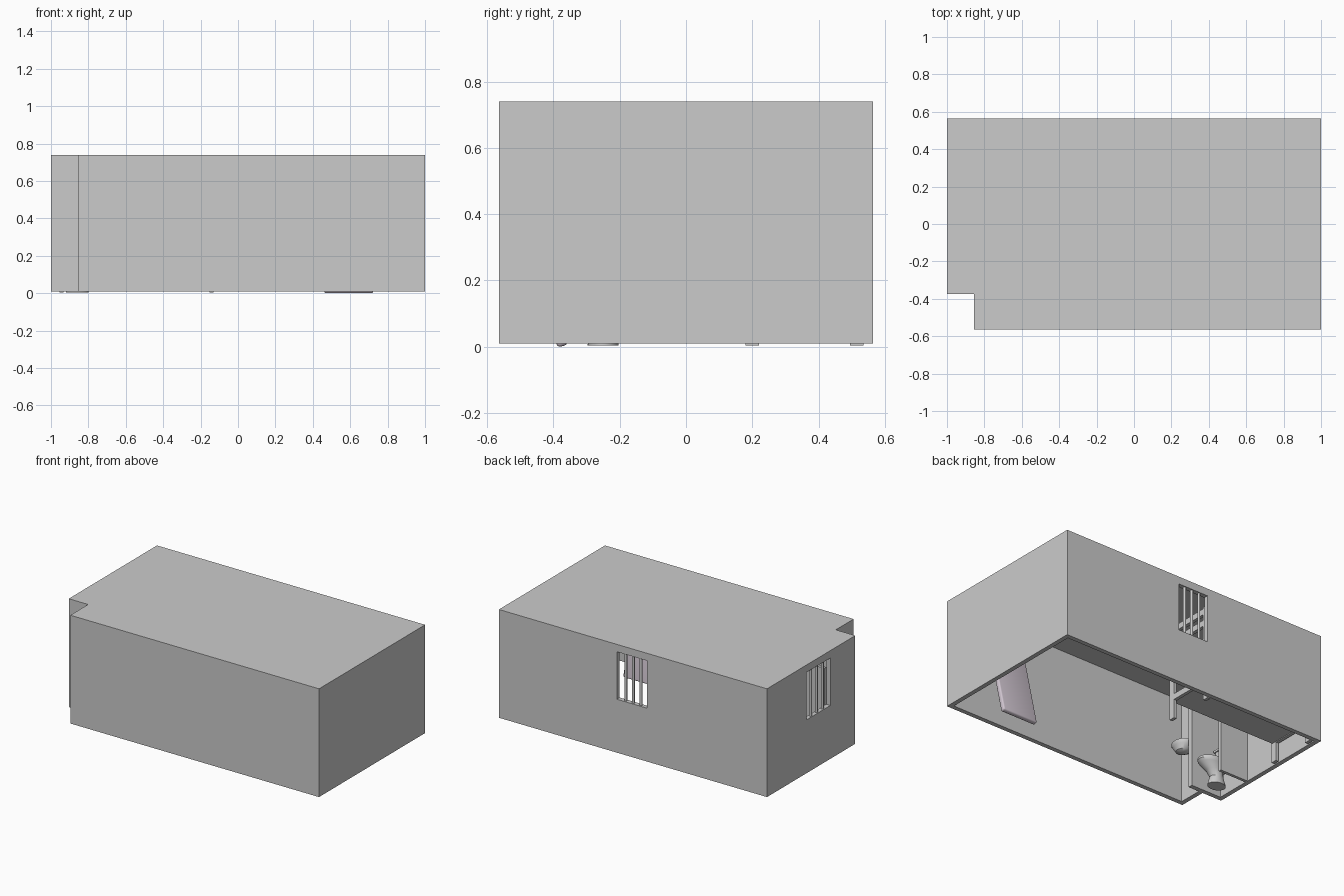
import bpy, bmesh, math
from mathutils import Matrix, Vector

if "Cube" in bpy.data.objects:
    bpy.data.objects.remove(bpy.data.objects["Cube"])


def finish(name, bm, smooth=False):
    bmesh.ops.recalc_face_normals(bm, faces=bm.faces)
    me = bpy.data.meshes.new(name)
    bm.to_mesh(me)
    bm.free()
    ob = bpy.data.objects.new(name, me)
    bpy.context.collection.objects.link(ob)
    if smooth:
        bpy.ops.object.select_all(action='DESELECT')
        ob.select_set(True)
        bpy.context.view_layer.objects.active = ob
        bpy.ops.object.shade_smooth_by_angle(angle=math.radians(35))
    return ob


def box(name, x, y, z):
    bm = bmesh.new()
    bmesh.ops.create_cube(bm, size=1)
    for v in bm.verts:
        v.co = [lo + (hi - lo) * (c + 0.5) for c, (lo, hi) in zip(v.co, (x, y, z))]
    return finish(name, bm)


def prism(name, pts, z0, z1):
    bm = bmesh.new()
    f = bm.faces.new([bm.verts.new((x, y, z0)) for x, y in pts])
    up = bmesh.ops.extrude_face_region(bm, geom=[f])['geom']
    for v in up:
        if isinstance(v, bmesh.types.BMVert):
            v.co.z = z1
    return finish(name, bm)


def loft(name, rings, n=32):
    """Stack of ellipses (cx, cy, z, rx, ry) skinned and capped."""
    bm = bmesh.new()
    loops = []
    for cx, cy, z, rx, ry in rings:
        loops.append([bm.verts.new((cx + rx * math.cos(2 * math.pi * i / n),
                                    cy + ry * math.sin(2 * math.pi * i / n), z)) for i in range(n)])
    for a, b in zip(loops, loops[1:]):
        for i in range(n):
            j = (i + 1) % n
            bm.faces.new((a[i], a[j], b[j], b[i]))
    bm.faces.new(loops[0][::-1])
    bm.faces.new(loops[-1])
    return finish(name, bm, True)


def cut(target, cutter):
    cutter.hide_render = True
    m = target.modifiers.new("cut", 'BOOLEAN')
    m.operation, m.object, m.solver = 'DIFFERENCE', cutter, 'EXACT'
    bpy.ops.object.select_all(action='DESELECT')
    target.select_set(True)
    bpy.context.view_layer.objects.active = target
    bpy.ops.object.modifier_apply(modifier=m.name)
    bpy.data.objects.remove(cutter)


X, Y, T, TOP = 1.0, 0.565, 0.03, 0.74
NX, NY = -0.855, -0.375          # notch corner
WZ = (0.37, 0.69)                # window heights

# Room shell with an open floor and a notched corner
shell = prism("cell_walls", [(NX, -Y), (X, -Y), (X, Y), (-X, Y), (-X, NY), (NX, NY)], 0.01, TOP)
cut(shell, prism("room_cutter", [(NX + T, -Y + T), (X - T, -Y + T), (X - T, Y - T), (-X + T, Y - T),
                                 (-X + T, NY + T), (NX + T, NY + T)], -0.1, TOP - T))
cut(shell, box("back_window_cutter", (-0.105, 0.12), (Y - 0.1, Y + 0.1), WZ))
cut(shell, box("side_window_cutter", (-X - 0.1, -X + 0.1), (-0.11, 0.145), WZ))

# Window bars
for i in range(1, 4):
    x = -0.105 + 0.225 * i / 4
    y = -0.11 + 0.255 * i / 4
    for name, cx, cy in (("back_window_bar", x, Y - T / 2), ("side_window_bar", -X + T / 2, y)):
        loft(name, [(cx, cy, WZ[0], 0.009, 0.009), (cx, cy, WZ[1], 0.009, 0.009)], 12)

# Toilet cubicle partitions
box("cubicle_wall_inner", (-X + T, -0.76), (-0.11, -0.09), (0.01, 0.62))
box("cubicle_wall_outer", (NX + T, -0.745), (NY, NY + T), (0.01, 0.62))

# Bunk bed
BX, BY = (-0.955, -0.13), (0.18, 0.535)
for x in (BX[0], BX[1] - 0.022):
    for y in (BY[0], BY[1] - 0.04):
        box("bunk_post", (x, x + 0.022), (y, y + 0.04), (0.004, 0.65))
    for z in (0.13, 0.52, 0.6):
        box("bunk_end_rail", (x, x + 0.022), (BY[0] + 0.04, BY[1] - 0.04), (z, z + 0.04))
for z in (0.13, 0.52):
    box("bunk_base", (BX[0] + 0.022, BX[1] - 0.022), (BY[0] + 0.005, BY[1] - 0.005), (z + 0.005, z + 0.035))

# Toilet facing +x
ty = -0.25
loft("toilet_bowl", [(-0.86, ty, 0.004, 0.06, 0.047), (-0.86, ty, 0.02, 0.058, 0.045),
                     (-0.86, ty, 0.06, 0.045, 0.036), (-0.845, ty, 0.1, 0.055, 0.045),
                     (-0.825, ty, 0.135, 0.085, 0.064), (-0.82, ty, 0.15, 0.092, 0.07),
                     (-0.82, ty, 0.165, 0.092, 0.07), (-0.82, ty, 0.168, 0.066, 0.046),
                     (-0.825, ty, 0.13, 0.055, 0.038), (-0.83, ty, 0.1, 0.025, 0.02)])
box("toilet_tank", (-0.968, -0.905), (ty - 0.065, ty + 0.065), (0.15, 0.28))
box("toilet_tank_lid", (-0.97, -0.898), (ty - 0.072, ty + 0.072), (0.28, 0.295))

# Wash basin in the nook by the notch
sx, sy = -0.765, -0.455
loft("wash_basin", [(sx, sy, 0.29, 0.02, 0.02), (sx, sy, 0.3, 0.04, 0.045), (sx, sy, 0.33, 0.055, 0.066),
                    (sx, sy, 0.345, 0.062, 0.074), (sx, sy, 0.355, 0.062, 0.074), (sx, sy, 0.355, 0.05, 0.06),
                    (sx, sy, 0.325, 0.042, 0.05), (sx, sy, 0.31, 0.015, 0.015)])
box("basin_bracket", (NX + T, sx - 0.03), (sy - 0.03, sy + 0.03), (0.315, 0.35))

# Mattress leaning on the front wall
pink = bpy.data.materials.new("pale_mauve")
pink.diffuse_color = (0.62, 0.55, 0.62, 1)
pink.use_nodes = True
pink.node_tree.nodes["Principled BSDF"].inputs["Base Color"].default_value = pink.diffuse_color
bm = bmesh.new()
bmesh.ops.create_cube(bm, size=1)
bmesh.ops.scale(bm, vec=(0.262, 0.032, 0.64), verts=bm.verts)
bmesh.ops.bevel(bm, geom=bm.edges[:], offset=0.01, segments=3, profile=0.5, affect='EDGES')
bmesh.ops.transform(bm, matrix=Matrix.Rotation(math.radians(13), 4, 'X'), verts=bm.verts)
low = min(v.co.z for v in bm.verts)
bmesh.ops.translate(bm, vec=Vector((0.592, -0.445, -low)), verts=bm.verts)
mattress = finish("leaning_mattress", bm, True)
mattress.data.materials.append(pink)
